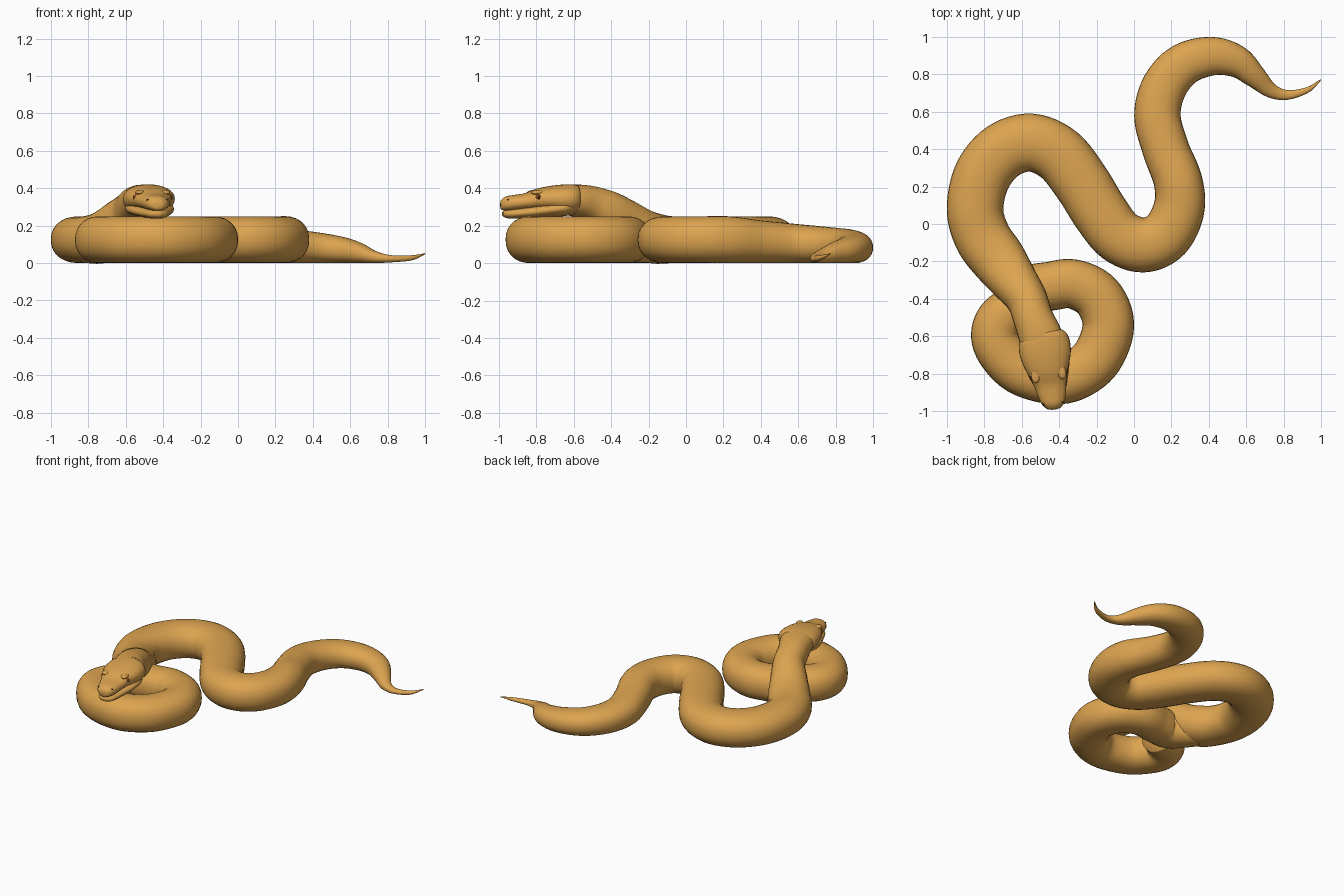
import bpy, bmesh, math
from mathutils import Vector


def material(name, rgb):
    m = bpy.data.materials.new(name)
    m.diffuse_color = (*rgb, 1)
    return m


SKIN = material("tan_skin", (0.72, 0.37, 0.08))
EYE = material("brown_eye", (0.22, 0.055, 0.012))
DARK = material("dark_brown", (0.05, 0.02, 0.008))


def spline(keys, steps):
    """Catmull-Rom interpolation of (x, y, half width, bottom, top) keys."""
    out = []
    k = [Vector(v) for v in keys]
    k = [k[0] * 2 - k[1]] + k + [k[-1] * 2 - k[-2]]
    for i in range(1, len(k) - 2):
        a, b, c, d = k[i - 1:i + 3]
        for s in range(steps):
            t = s / steps
            out.append(0.5 * (2 * b + (c - a) * t + (2 * a - 5 * b + 4 * c - d) * t ** 2
                              + (3 * b - a - 3 * c + d) * t ** 3))
    return out + [k[-2]]


def loft(name, keys, steps=6, sides=28, power=2.2):
    """Skin rounded cross-sections along a path."""
    rows = spline(keys, steps)
    bm = bmesh.new()
    rings = []
    for i, (x, y, w, zb, zt) in enumerate(rows):
        a, b = rows[max(i - 1, 0)], rows[min(i + 1, len(rows) - 1)]
        t = Vector((b[0] - a[0], b[1] - a[1])).normalized()
        w = max(w, 0.003)
        h, zc = max((zt - zb) / 2, 0.003), (zt + zb) / 2
        ring = []
        for j in range(sides):
            q = math.tau * j / sides
            c, s = math.cos(q), math.sin(q)
            u = math.copysign(abs(c) ** (2 / power), c) * w
            v = math.copysign(abs(s) ** (2 / power), s) * h
            ring.append(bm.verts.new((x - t.y * u, y + t.x * u, zc + v)))
        rings.append(ring)
    for r, n in zip(rings, rings[1:]):
        for j in range(sides):
            k = (j + 1) % sides
            bm.faces.new((r[j], r[k], n[k], n[j]))
    bm.faces.new(rings[0])
    bm.faces.new(rings[-1])
    bmesh.ops.recalc_face_normals(bm, faces=bm.faces)
    finish(name, bm, SKIN)


def finish(name, bm, mat):
    me = bpy.data.meshes.new(name)
    bm.to_mesh(bm and me)
    bm.free()
    for p in me.polygons:
        p.use_smooth = True
    me.materials.append(mat)
    ob = bpy.data.objects.new(name, me)
    bpy.context.collection.objects.link(ob)
    return ob


def ball(name, loc, size, mat, yaw=0.0):
    bm = bmesh.new()
    bmesh.ops.create_uvsphere(bm, u_segments=20, v_segments=12, radius=1)
    ob = finish(name, bm, mat)
    ob.location, ob.scale, ob.rotation_euler = loc, size, (0, 0, yaw)


# Body: tail, winding trunk and rising neck in one skin
tail = [(1.0, .772, .003, .047, .053), (.93, .718, .015, .015, .042),
        (.82, .69, .026, .004, .042), (.73, .715, .04, 0, .066),
        (.645, .79, .062, 0, .11), (.55, .868, .086, 0, .142),
        (.42, .897, .103, 0, .165), (.27, .855, .114, 0, .182),
        (.165, .74, .121, 0, .195), (.125, .58, .124, 0, .21),
        (.17, .40, .125, 0, .228)]
trunk = [(.235, .23, .13), (.24, .08, .137), (.17, -.06, .142), (.05, -.112, .147),
         (-.08, -.065, .147), (-.18, .06, .15), (-.28, .22, .152), (-.40, .37, .154),
         (-.55, .435, .155), (-.70, .39, .155), (-.81, .26, .154), (-.85, .08, .151),
         (-.81, -.07, .151)]
neck = [(-.725, -.19, .147, 0, .275), (-.645, -.30, .128, .05, .335),
        (-.575, -.40, .11, .13, .385), (-.54, -.50, .107, .205, .412),
        (-.50, -.60, .116, .248, .42), (-.48, -.68, .11, .26, .41)]
loft("body", tail + [(x, y, w, 0, .25) for x, y, w in trunk] + neck)

# Coil lying under the neck
coil = [(-.74, -.19, .10), (-.60, -.33, .125), (-.47, -.335, .13), (-.33, -.32, .132),
        (-.195, -.39, .136), (-.137, -.54, .138), (-.195, -.71, .137), (-.31, -.805, .135),
        (-.44, -.83, .133), (-.61, -.78, .132), (-.715, -.67, .132), (-.738, -.575, .132),
        (-.69, -.49, .13), (-.58, -.44, .12)]
loft("coil", [(x, y, w, 0, .25) for x, y, w in coil])

# Upper head: skull, brow and snout
loft("upper_head", [(-.489, -.585, .105, .268, .418), (-.482, -.62, .133, .262, .421),
                    (-.475, -.68, .138, .266, .418), (-.467, -.74, .126, .277, .41),
                    (-.457, -.80, .104, .283, .397), (-.447, -.86, .086, .283, .374),
                    (-.437, -.92, .073, .28, .364), (-.43, -.96, .059, .279, .357),
                    (-.426, -.985, .036, .285, .34), (-.425, -.992, .012, .298, .322)],
     steps=4, sides=32)

# Lower jaw
loft("lower_jaw", [(-.486, -.60, .105, .26, .36), (-.475, -.67, .13, .249, .34),
                   (-.462, -.76, .119, .245, .32), (-.449, -.84, .094, .24, .305),
                   (-.437, -.92, .068, .238, .292), (-.431, -.96, .049, .241, .284),
                   (-.428, -.98, .02, .252, .276)],
     steps=4, sides=32)

# Eyes, brows and nostrils on both sides of the head axis
yaw = 0.15
forward, side = Vector((.15, -.989, 0)), Vector((.989, .15, 0))
base = Vector((-.457, -.80, 0))
for s, tag in ((-1, "right"), (1, "left")):
    def at(f, u, z):
        return base + forward * f + side * (s * u) + Vector((0, 0, z))
    ball("eye_" + tag, at(0, .083, .35), (.022, .022, .021), EYE, yaw)
    ball("pupil_" + tag, at(.001, .098, .35), (.009, .006, .013), DARK, yaw)
    ball("brow_" + tag, at(-.005, .066, .377), (.026, .046, .014), SKIN, yaw + s * .25)
    ball("nostril_" + tag, at(.158, .050, .338), (.007, .009, .006), DARK, yaw)
